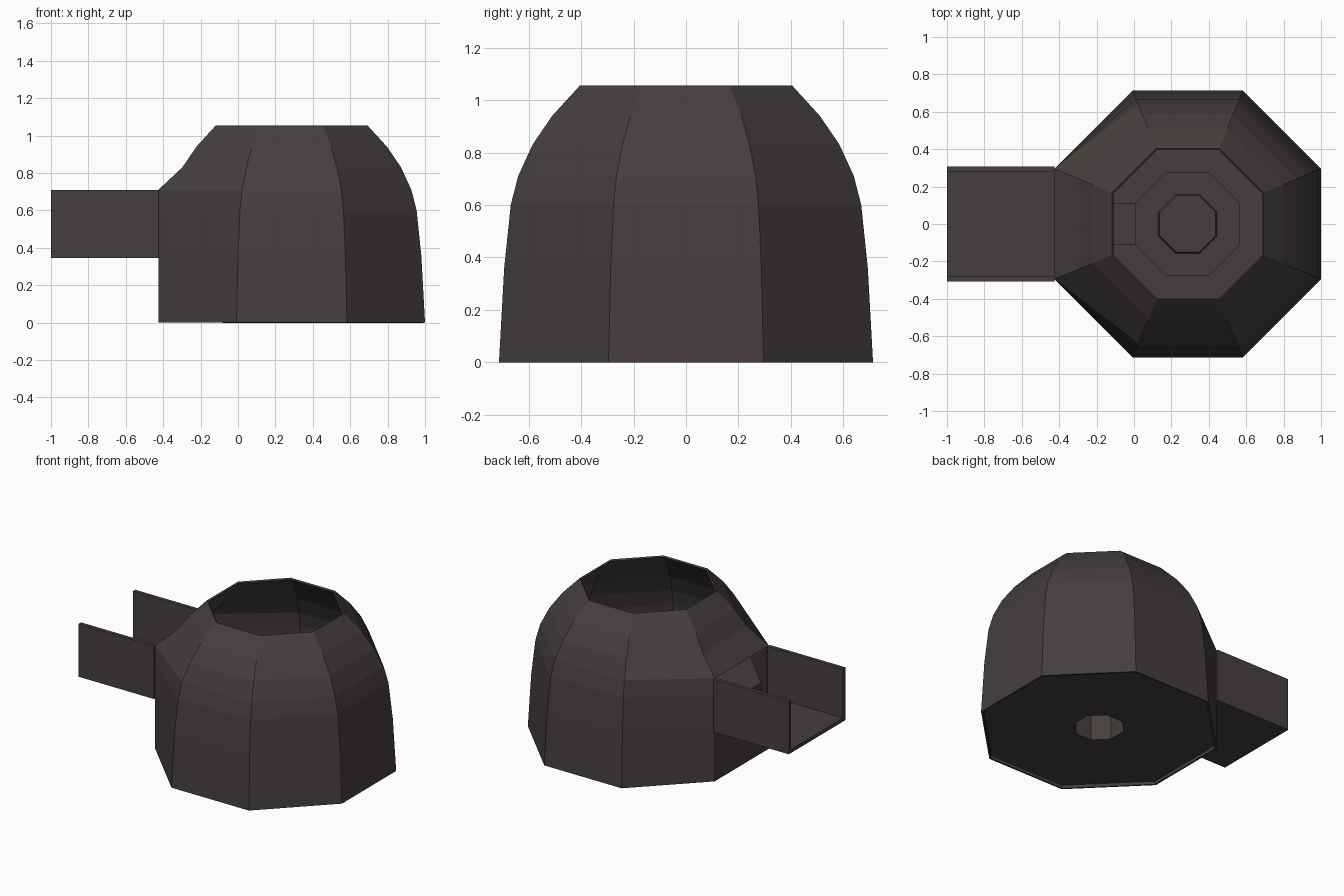
import bpy, bmesh, math

if "Cube" in bpy.data.objects:
    bpy.data.objects.remove(bpy.data.objects["Cube"])

CX = 0.287                      # centre of the octagonal body
T = math.tan(math.pi / 8)

mat = bpy.data.materials.new("dark brown grey")
mat.diffuse_color = (0.058, 0.049, 0.047, 1)
mat.use_nodes = True
mat.node_tree.nodes["Principled BSDF"].inputs["Base Color"].default_value = mat.diffuse_color


def finish(bm, name, recalc=True):
    if recalc:
        bmesh.ops.recalc_face_normals(bm, faces=bm.faces)
    me = bpy.data.meshes.new(name)
    bm.to_mesh(me)
    bm.free()
    me.materials.append(mat)
    ob = bpy.data.objects.new(name, me)
    bpy.context.collection.objects.link(ob)
    return ob


def octagon(a):
    """Corners counter-clockwise; side 3 to 4 faces -x."""
    r = a / math.cos(math.pi / 8)
    return [(CX + r * math.cos(math.pi / 8 + i * math.pi / 4),
             r * math.sin(math.pi / 8 + i * math.pi / 4)) for i in range(8)]


def prism(name, rings):
    """Closed octagonal solid through (apothem, z) rings."""
    bm = bmesh.new()
    rows = [[bm.verts.new((x, y, z)) for x, y in octagon(a)] for a, z in rings]
    for lo, hi in zip(rows, rows[1:]):
        for i in range(8):
            j = (i + 1) % 8
            bm.faces.new((lo[i], lo[j], hi[j], hi[i]))
    bm.faces.new(rows[0][::-1])
    bm.faces.new(rows[-1])
    return finish(bm, name)


def box(name, x0, x1, y0, y1, z0, z1):
    bm = bmesh.new()
    bmesh.ops.create_cube(bm, size=1)
    for v in bm.verts:
        v.co = ((x0 + x1) / 2 + v.co.x * (x1 - x0),
                (y0 + y1) / 2 + v.co.y * (y1 - y0),
                (z0 + z1) / 2 + v.co.z * (z1 - z0))
    return finish(bm, name)


# domed shell, open at the top and behind the chute
profile = [(0.713, 0), (0.693, 0.36), (0.668, 0.6), (0.64, 0.71),
           (0.585, 0.83), (0.51, 0.94), (0.405, 1.055)]
bm = bmesh.new()
rows = []
for a, z in profile:
    pts = octagon(a)
    if z < 0.72:                # the chute side stays vertical up to the chute top
        full = octagon(0.713)
        pts[3], pts[4] = full[3], full[4]
    rows.append([bm.verts.new((x, y, z)) for x, y in pts])
for k, (lo, hi) in enumerate(zip(rows, rows[1:])):
    for i in range(8):
        if i == 3 and k in (1, 2):
            continue            # mouth
        j = (i + 1) % 8
        bm.faces.new((lo[i], lo[j], hi[j], hi[i]))
shell = finish(bm, "dome_shell", recalc=False)
sol = shell.modifiers.new("wall", 'SOLIDIFY')
sol.thickness = 0.012
sol.offset = -1

# hearth block inside, with pit, pouring channel and vent from below
core = prism("hearth_block", [(0.699, 0.02), (0.685, 0.3), (0.668, 0.45)])
cutters = [prism("pit_cutter", [(0.275, 0.25), (0.275, 0.6)]),
           box("channel_cutter", -0.6, 0.1, -0.11, 0.11, 0.375, 0.6),
           prism("vent_cutter", [(0.15, -0.1), (0.15, 0.2)])]
for c in cutters:
    m = core.modifiers.new(c.name, 'BOOLEAN')
    m.operation = 'DIFFERENCE'
    m.solver = 'EXACT'
    m.object = c
    c.hide_render = True
    c.hide_viewport = True

# raised plug on the pit floor
prism("pit_plug", [(0.16, 0.24), (0.15, 0.28)])

# chute: floor and two side walls
box("chute_floor", -1.0, -0.38, -0.285, 0.285, 0.345, 0.37)
for s, side in ((-1, "front"), (1, "back")):
    y = sorted((s * 0.282, s * 0.308))
    box("chute_wall_" + side, -1.0, -0.425, y[0], y[1], 0.345, 0.71)
